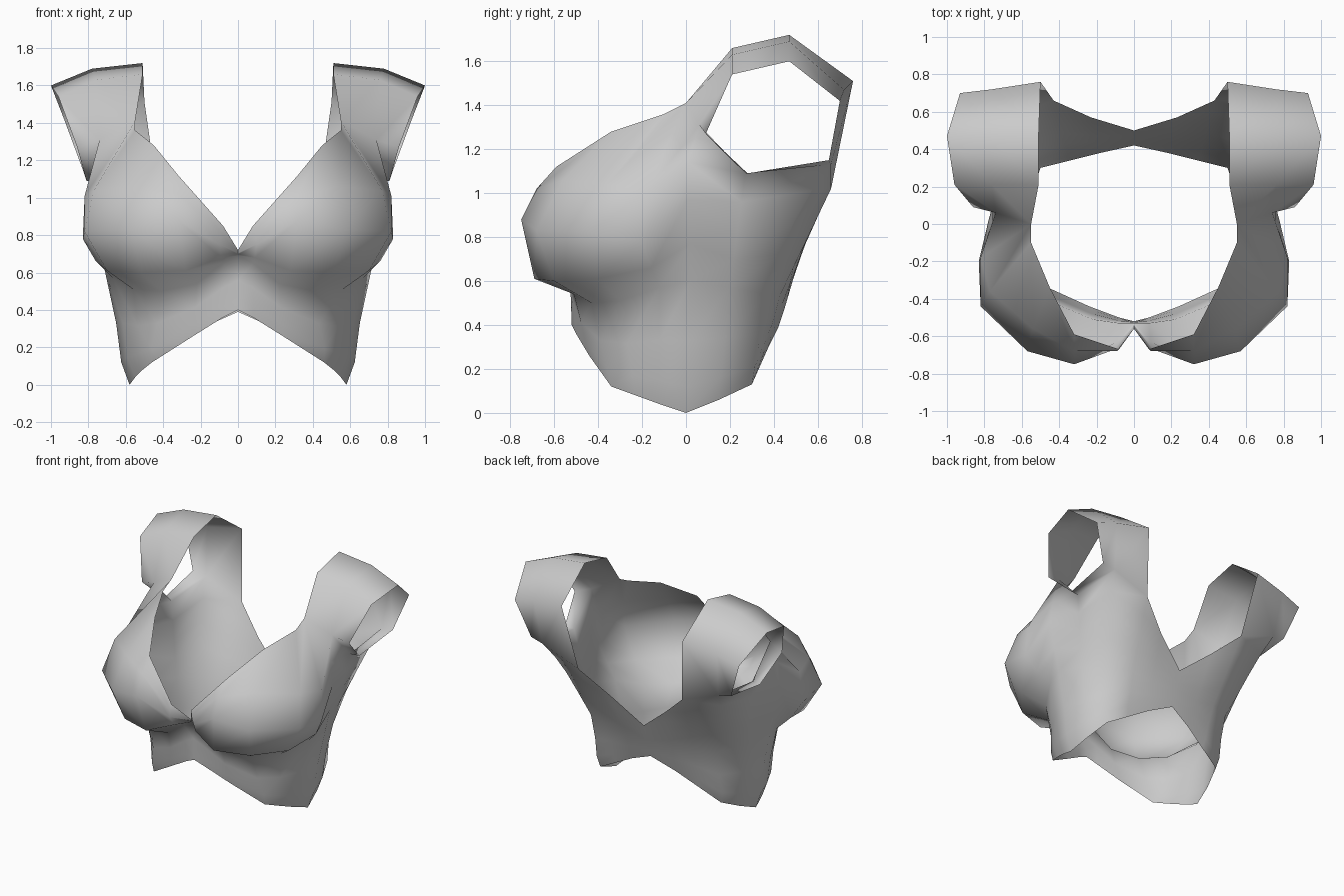
import bpy
import bmesh
from mathutils import Vector

cube = bpy.data.objects.get("Cube")
if cube:
    bpy.data.objects.remove(cube)

fabric = bpy.data.materials.new("grey fabric")
fabric.use_nodes = True
colour = (0.6, 0.6, 0.6, 1)
fabric.diffuse_color = colour
fabric.node_tree.nodes["Principled BSDF"].inputs["Base Color"].default_value = colour

bm = bmesh.new()


def points(*coords):
    """Points given in hundredths of a unit."""
    return [Vector(c) / 100 for c in coords]


def straight(start, end, steps=4):
    """Evenly spaced points from start to end."""
    first, last = points(start, end)
    return [first.lerp(last, i / steps) for i in range(steps + 1)]


def flare(low, high, amount, widen):
    """A point between low and high, pushed out sideways."""
    point = low.lerp(high, amount)
    point.x *= widen
    return point


def face(*corners):
    """One face, leaving out corners that coincide."""
    unique = []
    for corner in corners:
        if all((corner - other).length > 0.0001 for other in unique):
            unique.append(corner)
    if len(unique) > 2:
        bm.faces.new([bm.verts.new(corner) for corner in unique])


def loft(lines, closed=False):
    """Skin neighbouring lines that have equal point counts."""
    for a, b in zip(lines, lines[1:]):
        count = len(a)
        for i in range(count if closed else count - 1):
            j = (i + 1) % count
            face(a[i], b[i], b[j], a[j])


# Cup columns, from the crease under the bust up to the neckline
cup = [
    straight((0, -53, 69), (0, -56, 72)),
    points((8, -53, 65), (9, -63, 68), (10, -67, 75), (9, -68, 81), (8, -67, 85)),
    points((22, -51, 54), (28, -69, 61), (32, -75, 88), (32, -68, 102), (32, -59, 112)),
    points((41, -43, 50), (52, -60, 60), (57, -68, 83), (54, -56, 106), (45, -34, 128)),
    points((56, -30, 51), (70, -40, 61), (82, -44, 82), (77, -36, 104), (55, -10, 136)),
    points((67, -12, 57), (76, -16, 66), (83, -20, 78), (82, -18, 101), (55, 0, 141)),
]

# Side columns, rising to the armhole
side = [
    points((71, 2, 60), (75, 2, 77), (78, 1, 97), (76, 1, 114), (74, 6, 131)),
    straight((65, 20, 57), (74, 27, 109)),
    points((53, 37, 54), (60, 43, 72), (65, 49, 87), (69, 57, 101), (73, 66, 113)),
]

# Back columns, rising to the low neckline
back = [
    straight((37, 43, 54), (43, 66, 102)),
    straight((20, 44, 50), (23, 57, 84)),
    straight((0, 45, 48), (0, 50, 65)),
]
columns = cup + side + back
loft(columns)

# Midriff, from the pointed hem up to the crease
hem = points((0, -52, 40), (8, -50, 36), (24, -44, 26), (46, -34, 12),
             (51, -23, 8), (55, -12, 4), (58, 0, 0), (55, 15, 6),
             (50, 30, 13), (34, 34, 22), (18, 38, 31), (0, 42, 39))
loft([[low, flare(low, column[0], 0.2, 1.03), flare(low, column[0], 0.55, 1), column[0]]
      for low, column in zip(hem, columns)])

# Shoulder and sleeve, from the neck edge out to the arm opening
neck = points((55, 0, 141), (51, 21, 166), (51, 47, 172), (50, 76, 151))
over_arm = points((74, 6, 131), (76, 21, 163), (78, 47, 169), (76, 72, 147))
under_arm = points((73, 66, 113), (74, 27, 109))
opening = points((86, 9, 127), (96, 21, 154), (100, 47, 160),
                 (93, 70, 142), (83, 65, 115), (81, 28, 109))
loft([neck, over_arm])
loft([over_arm + under_arm, opening], closed=True)

# Back shoulder panel between the neckline and the armhole
face(under_arm[0], back[0][-1], neck[-1], over_arm[-1])

bmesh.ops.remove_doubles(bm, verts=bm.verts, dist=0.0005)
mesh = bpy.data.meshes.new("bodice")
bm.to_mesh(mesh)
bm.free()
mesh.materials.append(fabric)

bodice = bpy.data.objects.new("bodice", mesh)
bpy.context.collection.objects.link(bodice)
bpy.context.view_layer.objects.active = bodice
bodice.select_set(True)

# Mirror the left half to the right, then shade
mirror = bodice.modifiers.new("mirror", "MIRROR")
mirror.use_clip = True
bpy.ops.object.modifier_apply(modifier=mirror.name)
bpy.ops.object.shade_smooth_by_angle(angle=1.4)
